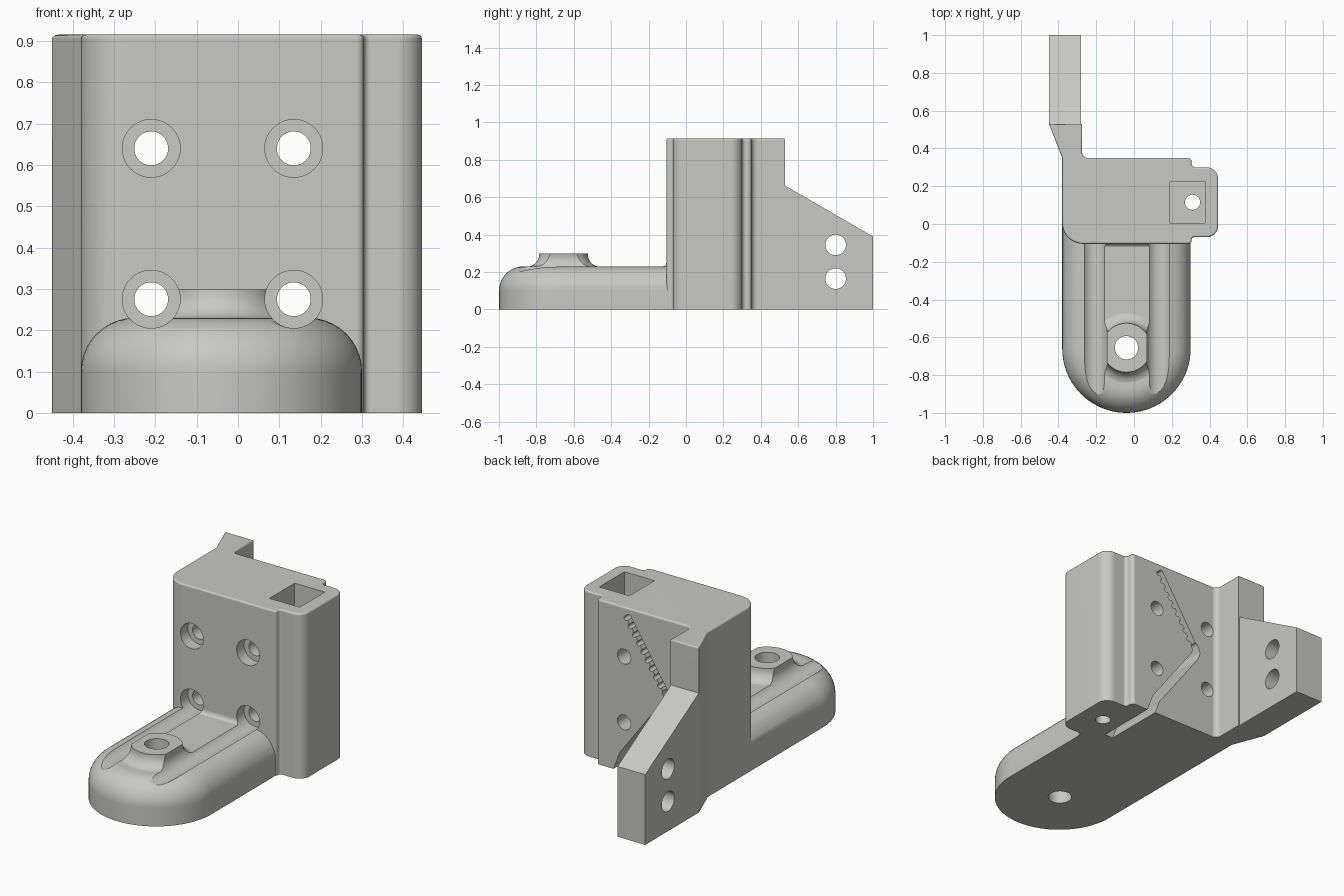
import bpy, bmesh, math
from mathutils import Vector

if "Cube" in bpy.data.objects:
    bpy.data.objects.remove(bpy.data.objects["Cube"])

grey = bpy.data.materials.new("warm_grey")
grey.diffuse_color = (0.58, 0.58, 0.55, 1)
grey.use_nodes = True
grey.node_tree.nodes["Principled BSDF"].inputs["Base Color"].default_value = grey.diffuse_color


def finish(bm, name):
    bmesh.ops.recalc_face_normals(bm, faces=bm.faces)
    mesh = bpy.data.meshes.new(name)
    bm.to_mesh(mesh)
    bm.free()
    mesh.materials.append(grey)
    obj = bpy.data.objects.new(name, mesh)
    bpy.context.collection.objects.link(obj)
    return obj


def prism(name, pts, axis, a, b, top_bevel=0):
    """Extrude a 2D outline along an axis from a to b."""
    place = {"x": lambda u, v, t: (t, u, v),
             "y": lambda u, v, t: (u, t, v),
             "z": lambda u, v, t: (u, v, t)}[axis]
    bm = bmesh.new()
    lo = [bm.verts.new(place(u, v, a)) for u, v in pts]
    hi = [bm.verts.new(place(u, v, b)) for u, v in pts]
    n = len(pts)
    bm.faces.new(lo)
    cap = bm.faces.new(hi)
    for i in range(n):
        j = (i + 1) % n
        bm.faces.new((lo[i], lo[j], hi[j], hi[i]))
    bmesh.ops.recalc_face_normals(bm, faces=bm.faces)
    if top_bevel:
        bmesh.ops.bevel(bm, geom=list(cap.edges), offset=top_bevel, segments=3,
                        profile=0.5, affect='EDGES')
    return finish(bm, name)


def rounded(corners, seg=8):
    """Outline with each corner (x, y, radius) replaced by an arc."""
    out = []
    for i, (x, y, r) in enumerate(corners):
        p = Vector((x, y))
        if r == 0:
            out.append((x, y))
            continue
        d0 = (Vector(corners[i - 1][:2]) - p).normalized()
        d1 = (Vector(corners[(i + 1) % len(corners)][:2]) - p).normalized()
        half = d0.angle(d1) / 2
        c = p + (d0 + d1).normalized() * (r / math.sin(half))
        s = p + d0 * (r / math.tan(half)) - c
        e = p + d1 * (r / math.tan(half)) - c
        for k in range(seg + 1):
            t = k / seg
            v = (s * (1 - t) + e * t).normalized() * r + c
            out.append((v.x, v.y))
    return out


def circle(u, v, r, n=40):
    return [(u + r * math.cos(2 * math.pi * i / n),
             v + r * math.sin(2 * math.pi * i / n)) for i in range(n)]


def capsule(p, q, r, n=10):
    """Round-ended slot outline between two points."""
    a = math.atan2(q[1] - p[1], q[0] - p[0])
    out = []
    for c, start in ((q, a - math.pi / 2), (p, a + math.pi / 2)):
        for i in range(n + 1):
            t = start + math.pi * i / n
            out.append((c[0] + r * math.cos(t), c[1] + r * math.sin(t)))
    return out


def combine(body, tool, op):
    mod = body.modifiers.new("join", 'BOOLEAN')
    mod.operation = op
    mod.solver = 'EXACT'
    mod.object = tool
    bpy.context.view_layer.objects.active = body
    bpy.ops.object.modifier_apply(modifier=mod.name)
    bpy.data.objects.remove(tool)


# Upright block with stepped side and tapering rear shoulder
outline = rounded([(-0.38, -0.105, 0.11), (0.305, -0.105, 0.018),
                   (0.305, -0.07, 0.014), (0.445, -0.07, 0.06),
                   (0.445, 0.30, 0.06), (0.305, 0.30, 0.02),
                   (0.305, 0.35, 0.02), (-0.275, 0.35, 0.03),
                   (-0.275, 0.53, 0), (-0.45, 0.53, 0), (-0.38, 0.35, 0.03)])
body = prism("bracket_body", outline, "z", 0, 0.915, 0.01)

# Sloped rear arm
arm = prism("rear_arm", [(0.527, 0), (1, 0), (1, 0.39), (0.527, 0.664)],
            "x", -0.45, -0.28)
combine(body, arm, 'UNION')

# Foot: stacked stadium outlines with a rounded upper edge
CX, CY, R, H, ROUND = -0.04, -0.66, 0.34, 0.23, 0.13
levels = [(0, 0)] + [(ROUND * (1 - math.cos(t)), H - ROUND + ROUND * math.sin(t))
                     for t in (math.pi / 2 * k / 10 for k in range(11))]
bm = bmesh.new()
rings = []
for inset, z in levels:
    r = R - inset
    pts = [(CX + r, 0.1)]
    pts += [(CX + r * math.cos(t), CY + r * math.sin(t))
            for t in (-math.pi * k / 40 for k in range(41))]
    pts.append((CX - r, 0.1))
    rings.append([bm.verts.new((x, y, z)) for x, y in pts])
for lo, hi in zip(rings, rings[1:]):
    for i in range(len(lo)):
        j = (i + 1) % len(lo)
        bm.faces.new((lo[i], lo[j], hi[j], hi[i]))
bm.faces.new(rings[0])
bm.faces.new(rings[-1])
combine(body, finish(bm, "foot"), 'UNION')

# Raised boss with a flared base
F = 0.065
profile = [(0.195, 0.15)] + [(0.195 - F * math.sin(t), 0.229 + F * (1 - math.cos(t)))
                             for t in (math.pi / 2 * k / 8 for k in range(9))]
profile.append((0.13, 0.298))
bm = bmesh.new()
rings = [[bm.verts.new((x, y, z)) for x, y in circle(CX, -0.655, r, 48)]
         for r, z in profile]
for lo, hi in zip(rings, rings[1:]):
    for i in range(48):
        j = (i + 1) % 48
        bm.faces.new((lo[i], lo[j], hi[j], hi[i]))
bm.faces.new(rings[0])
bm.faces.new(rings[-1])
combine(body, finish(bm, "boss"), 'UNION')

# Small fillet where the foot meets the block
arc = [(-0.13 + 0.025 * math.sin(t), 0.254 - 0.025 * math.cos(t))
       for t in (math.pi / 2 * k / 6 for k in range(7))]
combine(body, prism("fillet", arc + [(-0.06, 0.254), (-0.06, 0.2), (-0.13, 0.2)],
                    "x", -0.25, 0.17), 'UNION')

# Collect all cutters: outline, axis, start, end
cuts = [(circle(CX, -0.655, 0.062), "z", -0.1, 0.5)]

# Bolt holes, with head clearance running along the foot
for x in (-0.21, 0.135):
    for z in (0.275, 0.64):
        cuts.append((circle(x, z, 0.07), "y", -1.2, -0.04))
        cuts.append((circle(x, z, 0.041), "y", -0.1, 0.5))

# Arm holes
for z in (0.165, 0.345):
    cuts.append((circle(0.8, z, 0.055), "x", -0.6, -0.1))

# Square pocket and rod hole
cuts.append(([(0.19, 0.005), (0.375, 0.005), (0.375, 0.225), (0.19, 0.225)],
             "z", 0.25, 1))
cuts.append((circle(0.31, 0.115, 0.04), "z", -0.1, 0.5))

# Bent belt channel in the back face
path = [(0.107, 0.867), (-0.125, 0.505), (-0.136, 0.475), (-0.125, 0.445),
        (0.14, 0.09), (0.19, -0.04)]
for i, (p, q) in enumerate(zip(path, path[1:])):
    cuts.append((capsule(p, q, 0.015 if i == 0 else 0.024), "y", 0.002, 0.5))

# Tooth notches along the upper leg of the channel
a, b = Vector(path[0]), Vector(path[1])
side = Vector((b.y - a.y, a.x - b.x)).normalized()
side = side if side.y < 0 else -side
for k in range(9):
    c = a.lerp(b, k / 9)
    cuts.append((capsule(c, c + side * 0.02, 0.0125, 6), "y", 0.003, 0.49))

for pts, axis, s, e in cuts:
    combine(body, prism("cutter", pts, axis, s, e), 'DIFFERENCE')

# Smooth curved walls, crisp edges
bpy.ops.object.select_all(action='DESELECT')
body.select_set(True)
bpy.context.view_layer.objects.active = body
bpy.ops.object.shade_smooth_by_angle(angle=math.radians(32))
weighted = body.modifiers.new("weighted_normals", 'WEIGHTED_NORMAL')
weighted.keep_sharp = True
